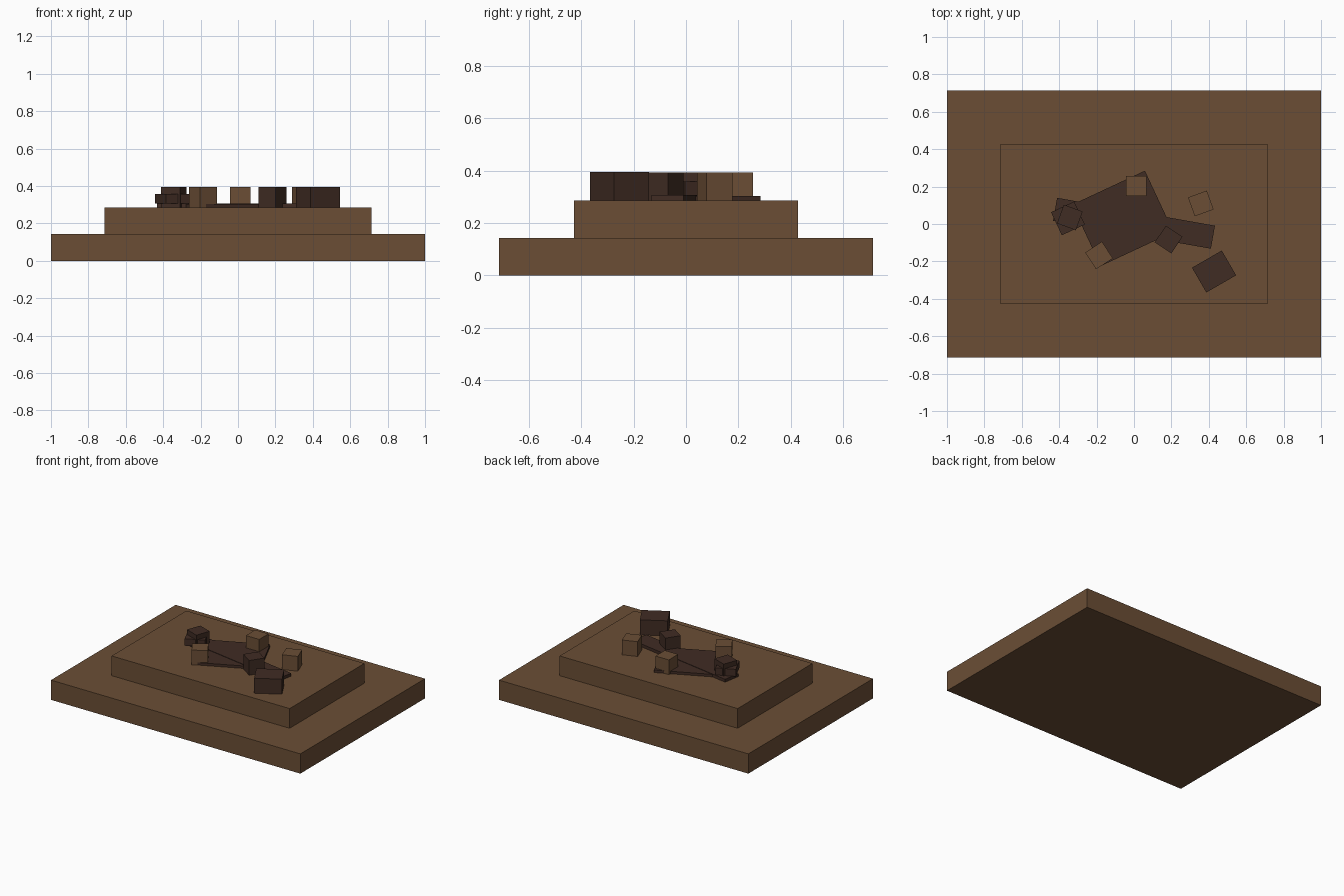
import bpy
from math import radians

cube = bpy.data.objects.get("Cube")
if cube:
    bpy.data.objects.remove(cube, do_unlink=True)


def material(name, rgb):
    m = bpy.data.materials.new(name)
    m.use_nodes = True
    m.diffuse_color = (*rgb, 1)
    bsdf = m.node_tree.nodes["Principled BSDF"]
    bsdf.inputs["Base Color"].default_value = (*rgb, 1)
    bsdf.inputs["Roughness"].default_value = 0.9
    return m


def box(name, centre, size, bottom, top, mat, turn=0):
    """Box standing between two heights, turned about z by degrees."""
    bpy.ops.mesh.primitive_cube_add(size=1, location=(*centre, (bottom + top) / 2),
                                    rotation=(0, 0, radians(turn)))
    ob = bpy.context.object
    ob.name = name
    ob.scale = (*size, top - bottom)
    bpy.ops.object.transform_apply(location=False, rotation=False, scale=True)
    ob.data.materials.append(mat)
    return ob


earth = material("earth brown", (0.147, 0.076, 0.036))
wood = material("dark wood", (0.051, 0.025, 0.017))

# Stepped mound
STEP = 0.143
FLOOR = 2 * STEP
box("lower_step", (0, 0), (2, 1.428), 0, STEP, earth)
box("upper_step", (0, 0), (1.428, 0.857), STEP, FLOOR, earth)

# Flat boards lying on the mound
BOARD = 0.307
box("wide_board", (-0.06, 0.03), (0.43, 0.362), FLOOR, 0.304, wood, 25)
box("long_board", (0, 0.004), (0.857, 0.125), FLOOR, BOARD, wood, -10)

# Small clods of earth
CLOD = 0.107
for i, (centre, turn) in enumerate([((0.012, 0.203), 0),
                                    ((0.357, 0.11), 20),
                                    ((-0.187, -0.168), 33)]):
    box(f"earth_clod_{i + 1}", centre, (CLOD, CLOD), FLOOR, FLOOR + CLOD, earth, turn)

# Dark blocks
box("loose_block", (0.428, -0.254), (0.184, 0.153), FLOOR, 0.395, wood, 30)
box("small_block", (0.185, -0.083), (CLOD, CLOD), FLOOR, FLOOR + CLOD, wood, -34)
box("end_block_low", (-0.353, 0.03), (0.136, 0.136), BOARD, 0.358, wood, 25)
box("end_block_high", (-0.343, 0.035), (CLOD, CLOD), FLOOR, FLOOR + CLOD, wood, -20)
